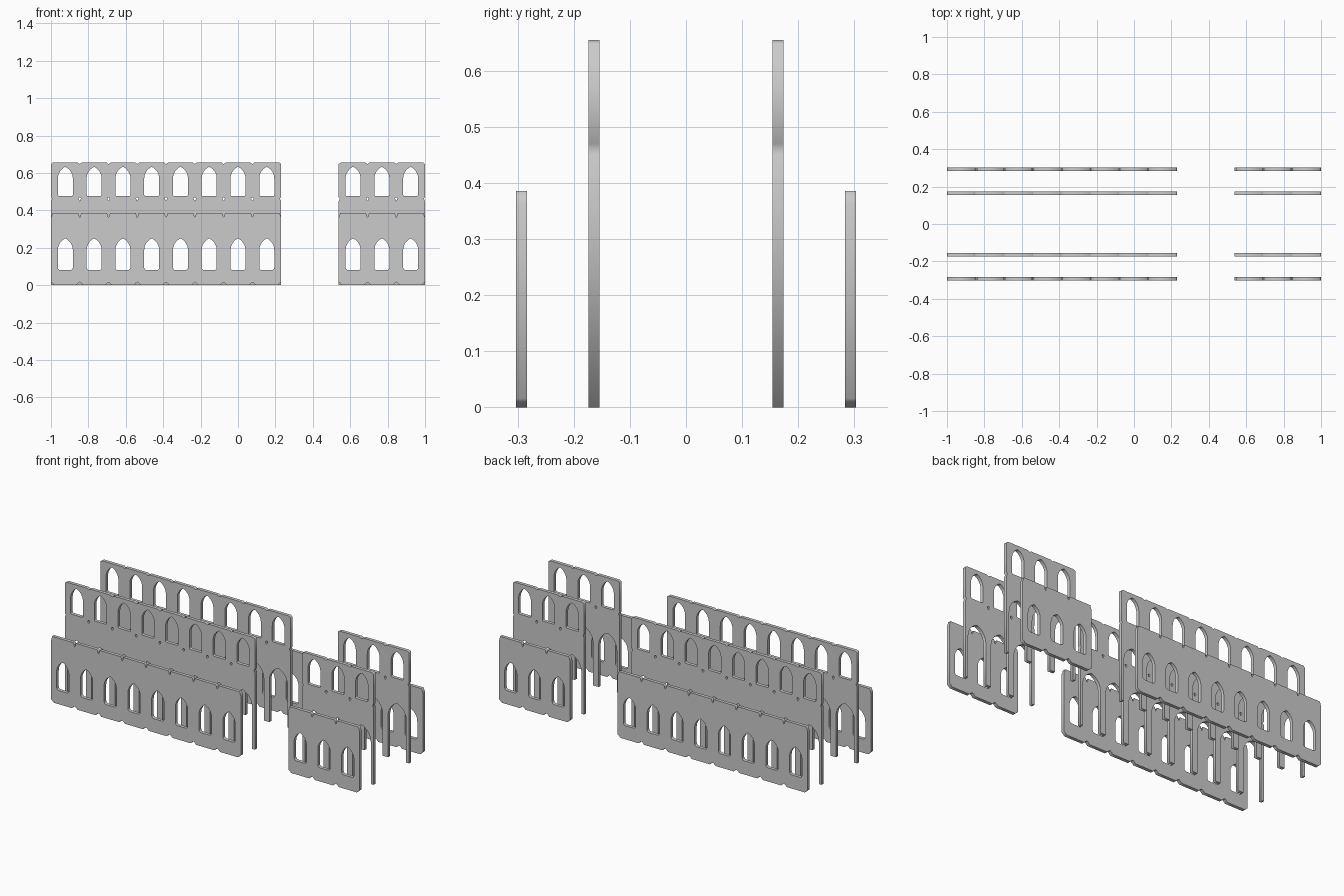
import bpy
from math import sin, cos, acos, pi
from mathutils import Matrix

if "Cube" in bpy.data.objects:
    bpy.data.objects.remove(bpy.data.objects["Cube"])

BAY = 2 / 13       # bay pitch
THICK = 0.0195     # wall thickness


def arch(cx, w, spring, apex, n=8):
    """Pointed arch from the left springing over the apex to the right one."""
    h = apex - spring
    r = (w * w + h * h) / (2 * w)
    top = acos((r - w) / r)
    left = [(cx - w + r - r * cos(top * i / n), spring + r * sin(top * i / n))
            for i in range(n + 1)]
    return left + [(2 * cx - x, z) for x, z in reversed(left[:-1])]


def window(cx, w, sill, spring, apex, corner):
    """Lancet opening with rounded sill corners."""
    pts = arch(cx, w, spring, apex)
    for side, a0 in ((1, 0), (-1, -pi / 2)):
        for i in range(4):
            a = a0 - i * pi / 6
            pts.append((cx + side * (w - corner) + corner * cos(a),
                        sill + corner + corner * sin(a)))
    return pts


def notch(x, z, w, d, first, last):
    """Rounded V notch; only half of it at the wall ends."""
    pts = [(x - w, z), (x - w * 0.45, z + d * 0.65), (x, z + d),
           (x + w * 0.45, z + d * 0.65), (x + w, z)]
    return pts[2:] if first else pts[:3] if last else pts


def wall(name, loops, y):
    """Extrude an outline with holes into an upright slab."""
    cu = bpy.data.curves.new(name, 'CURVE')
    cu.dimensions = '2D'
    cu.fill_mode = 'BOTH'
    cu.extrude = THICK / 2
    for loop in loops:
        s = cu.splines.new('POLY')
        s.points.add(len(loop) - 1)
        for p, (x, z) in zip(s.points, loop):
            p.co = (x, z, 0, 1)
        s.use_cyclic_u = True
    tmp = bpy.data.objects.new(name + "_outline", cu)
    bpy.context.collection.objects.link(tmp)
    bpy.context.view_layer.update()
    dg = bpy.context.evaluated_depsgraph_get()
    me = bpy.data.meshes.new_from_object(tmp.evaluated_get(dg))
    bpy.data.objects.remove(tmp)
    me.transform(Matrix.Translation((0, y, 0)) @ Matrix.Rotation(pi / 2, 4, 'X'))
    me.name = name
    ob = bpy.data.objects.new(name, me)
    bpy.context.collection.objects.link(ob)


def top_edge(x0, n, z, w, d):
    """Top edge with a small notch at each bay joint, right to left."""
    pts = []
    for i in range(n + 1):
        pts += notch(x0 + i * BAY, z, w, -d, i == 0, i == n)
    return pts[::-1]


def aisle_loops(x0, n):
    bottom = []
    for i in range(n + 1):
        bottom += notch(x0 + i * BAY, 0, 0.018, 0.016, i == 0, i == n)
    outline = bottom + top_edge(x0, n, 0.386, 0.008, 0.024)
    return [outline] + [window(x0 + (i + 0.5) * BAY, 0.04, 0.08, 0.187, 0.25, 0.014)
                        for i in range(n)]


def nave_loops(x0, n):
    x1 = x0 + n * BAY
    hw, half = 0.007, 0.059
    outline = []
    # arcade piers and arches along the bottom
    outline.append((x0, 0))
    for i in range(n):
        cx = x0 + (i + 0.5) * BAY
        outline += [(cx - half, 0)] + arch(cx, half, 0.245, 0.33) + [(cx + half, 0)]
    outline.append((x1, 0))
    # half holes at both ends
    outline += [(x1, 0.45), (x1 - hw, 0.463), (x1, 0.47)]
    outline += top_edge(x0, n, 0.655, 0.01, 0.007)
    outline += [(x0, 0.47), (x0 + hw, 0.463), (x0, 0.45)]
    loops = [outline]
    for i in range(n):
        loops.append(window(x0 + (i + 0.5) * BAY, 0.04, 0.476, 0.57, 0.633, 0.007))
    # small holes above the piers
    for i in range(1, n):
        x = x0 + i * BAY
        loops.append([(x, 0.45), (x + hw, 0.463), (x + hw * 0.6, 0.468), (x, 0.47),
                      (x - hw * 0.6, 0.468), (x - hw, 0.463)])
    return loops


# long and short sections on either side of the crossing gap
for section, x0, n in (("long", -1, 8), ("short", -1 + 10 * BAY, 3)):
    for side, s in (("front", -1), ("back", 1)):
        wall(f"{section}_{side}_aisle_wall", aisle_loops(x0, n), s * 0.293)
        wall(f"{section}_{side}_nave_wall", nave_loops(x0, n), s * 0.164)
